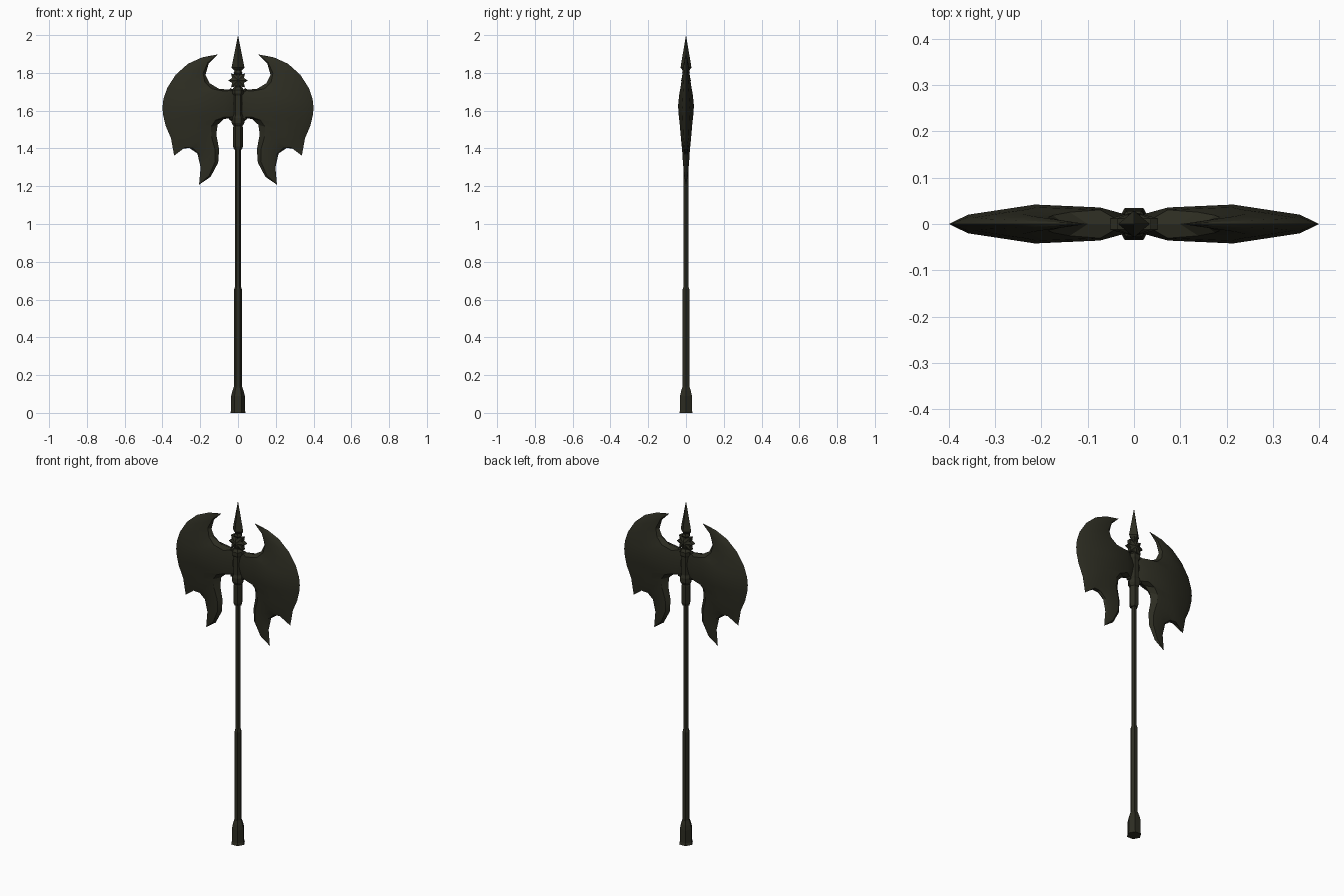
import bpy, bmesh, math
from mathutils import Vector

if "Cube" in bpy.data.objects:
    bpy.data.objects.remove(bpy.data.objects["Cube"])

metal = bpy.data.materials.new("dark bronze")
metal.diffuse_color = (0.026, 0.026, 0.016, 1)
metal.use_nodes = True
metal.node_tree.nodes["Principled BSDF"].inputs["Base Color"].default_value = metal.diffuse_color


def finish(bm, name):
    bmesh.ops.remove_doubles(bm, verts=bm.verts, dist=0.0003)
    bmesh.ops.recalc_face_normals(bm, faces=bm.faces)
    me = bpy.data.meshes.new(name)
    bm.to_mesh(me)
    bm.free()
    me.materials.append(metal)
    ob = bpy.data.objects.new(name, me)
    bpy.context.collection.objects.link(ob)
    return ob


def lathe(name, profile, sides=6, ysc=1.0):
    """Faceted turned part from (radius, z) pairs, with closed ends."""
    bm = bmesh.new()
    rings = []
    for r, z in profile:
        rings.append([bm.verts.new((r * math.cos(2 * math.pi * i / sides),
                                    ysc * r * math.sin(2 * math.pi * i / sides), z))
                      for i in range(sides)])
    for a, b in zip(rings, rings[1:]):
        for i in range(sides):
            j = (i + 1) % sides
            bm.faces.new((a[i], a[j], b[j], b[i]))
    bm.faces.new(rings[0][::-1])
    bm.faces.new(rings[-1])
    return finish(bm, name)


# Handle parts, bottom to top
lathe("pommel", [(.04, 0), (.036, .015), (.036, .09), (.03, .115), (.021, .14)])
lathe("grip", [(.020, .13), (.020, .655), (.015, .67)])
lathe("shaft", [(.015, .6), (.015, 1.45)])
lathe("lower_collar", [(.021, 1.395), (.026, 1.41), (.026, 1.51), (.022, 1.53)])
lathe("head_socket", [(.022, 1.515), (.034, 1.535), (.034, 1.56), (.026, 1.575),
                      (.026, 1.68), (.033, 1.69), (.033, 1.71), (.02, 1.725)])
lathe("neck", [(.018, 1.71), (.018, 1.83)])
lathe("spear_base", [(.012, 1.785), (.024, 1.80), (.014, 1.82)])
lathe("spear_point", [(.018, 1.81), (.034, 1.828), (.028, 1.86), (.0001, 2.0)], 4, .85)

# Toothed ornament under the spear point
bm = bmesh.new()
front = bm.verts.new((0, -.026, 1.76))
back = bm.verts.new((0, .026, 1.76))
rims = {-1: [], 1: []}
for i in range(16):
    a = 2 * math.pi * i / 16
    r = .052 if i % 2 == 0 else .034
    for s in rims:
        rims[s].append(bm.verts.new((r * math.cos(a), s * .012, 1.76 + r * math.sin(a))))
for i in range(16):
    j = (i + 1) % 16
    bm.faces.new((front, rims[-1][i], rims[-1][j]))
    bm.faces.new((back, rims[1][j], rims[1][i]))
    bm.faces.new((rims[-1][i], rims[1][i], rims[1][j], rims[-1][j]))
finish(bm, "toothed_ornament")

# Small studs where the blades meet the socket
bm = bmesh.new()
for sx in (-1, 1):
    for x, z in ((.038, 1.705), (.036, 1.56)):
        new = bmesh.ops.create_icosphere(bm, subdivisions=1, radius=.014)["verts"]
        bmesh.ops.translate(bm, verts=new, vec=(sx * x, 0, z))
finish(bm, "studs")

# Blade stations: inner x, inner z, outer x, outer z, half thickness
stations = [
    (.108, 1.897, .112, 1.897, .001),
    (.155, 1.850, .190, 1.882, .010),
    (.172, 1.790, .265, 1.848, .017),
    (.150, 1.745, .330, 1.790, .022),
    (.100, 1.715, .375, 1.720, .030),
    (.020, 1.710, .395, 1.660, .036),
    (.020, 1.637, .400, 1.615, .042),
    (.020, 1.565, .396, 1.575, .038),
    (.075, 1.555, .383, 1.520, .034),
    (.108, 1.525, .355, 1.455, .030),
    (.115, 1.475, .300, 1.397, .025),
    (.100, 1.395, .258, 1.403, .021),
    (.105, 1.325, .215, 1.373, .018),
    (.145, 1.250, .198, 1.300, .012),
    (.203, 1.210, .206, 1.210, .001),
]
steps = (0, .14, .51, .89, 1)
swell = (0, .85, 1, .48, 0)
ROOT, SPIKE = 6, 9
bm = bmesh.new()
spike = bm.verts.new((.338, 0, 1.362))
for side in (-1, 1):
    rows = []
    for n, (xi, zi, xo, zo, h) in enumerate(stations):
        row = []
        for k, w in zip(steps, swell):
            if n == ROOT and k == 0:
                w = .5
            row.append(bm.verts.new(Vector((xi, side * h * w, zi)).lerp(
                Vector((xo, side * h * w, zo)), k)))
        rows.append(row)
    for n, (a, b) in enumerate(zip(rows, rows[1:])):
        for k in range(4):
            loop = [a[k], a[k + 1], b[k + 1], b[k]]
            if n == SPIKE and k == 3:
                # the outer corner spike continues from this strip
                bm.faces.new((a[3], a[4], spike))
                bm.faces.new((a[3], spike, b[3]))
                bm.faces.new((b[3], spike, b[4]))
            else:
                bm.faces.new(loop)
blade = finish(bm, "blades")
mirror = blade.modifiers.new("mirror", 'MIRROR')
mirror.use_axis = (True, False, False)
mirror.use_mirror_merge = False

bpy.ops.object.select_all(action='DESELECT')
blade.select_set(True)
bpy.context.view_layer.objects.active = blade
bpy.ops.object.shade_smooth_by_angle(angle=math.radians(25))
